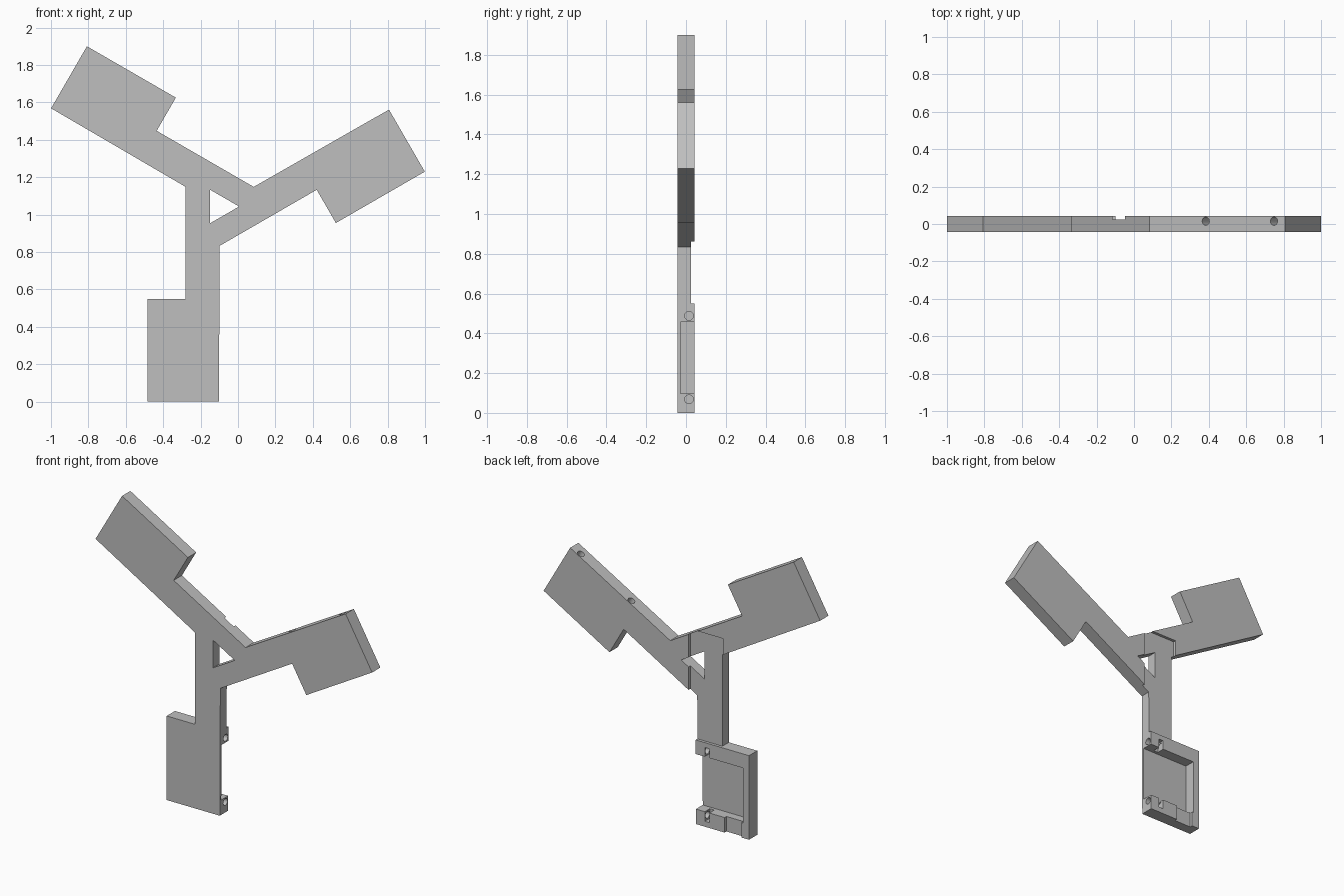
import bpy, bmesh, math
from mathutils import Matrix, Vector

if "Cube" in bpy.data.objects:
    bpy.data.objects.remove(bpy.data.objects["Cube"])

CX, CZ = -0.098, 1.043          # hub centre
FRONT, BACK, ARM_BACK = -0.0425, 0.0425, 0.024
EDGE, OUTER = -0.004, -0.387    # straight and flared sides of a paddle, from hub centre
END, NECK = -1.043, -0.494      # paddle tip and neck, from hub centre

grey = bpy.data.materials.new("light grey")
grey.diffuse_color = (0.52, 0.52, 0.52, 1)
grey.use_nodes = True
grey.node_tree.nodes["Principled BSDF"].inputs["Base Color"].default_value = grey.diffuse_color


def turn(k):
    return Matrix.Translation((CX, 0, CZ)) @ Matrix.Rotation(-k * math.tau / 3, 4, 'Y')


def finish(name, bm):
    bmesh.ops.recalc_face_normals(bm, faces=bm.faces)
    me = bpy.data.meshes.new(name)
    bm.to_mesh(me)
    bm.free()
    me.materials.append(grey)
    ob = bpy.data.objects.new(name, me)
    bpy.context.collection.objects.link(ob)
    return ob


def prism(name, pts, y0, y1):
    bm = bmesh.new()
    face = bm.faces.new([bm.verts.new((p.x, y0, p.z)) for p in pts])
    new = bmesh.ops.extrude_face_region(bm, geom=[face])["geom"]
    bmesh.ops.translate(bm, vec=(0, y1 - y0, 0),
                        verts=[v for v in new if isinstance(v, bmesh.types.BMVert)])
    return finish(name, bm)


def cut(target, cutter):
    cutter.hide_render = True
    mod = target.modifiers.new("cut", 'BOOLEAN')
    mod.operation, mod.solver, mod.object = 'DIFFERENCE', 'EXACT', cutter
    bpy.context.view_layer.objects.active = target
    bpy.ops.object.modifier_apply(modifier=mod.name)
    bpy.data.objects.remove(cutter)


def box_cut(target, k, x0, x1, y0, y1, z0, z1):
    bm = bmesh.new()
    bmesh.ops.create_cube(bm, size=1)
    size = Matrix.Diagonal((x1 - x0, y1 - y0, z1 - z0, 1))
    mid = Matrix.Translation(((x0 + x1) / 2, (y0 + y1) / 2, (z0 + z1) / 2))
    bm.transform(turn(k) @ mid @ size)
    cut(target, finish("box_cutter", bm))


def hole_cut(target, k, z):
    bm = bmesh.new()
    bmesh.ops.create_cone(bm, cap_ends=True, segments=24, radius1=0.022, radius2=0.022, depth=0.2)
    place = Matrix.Translation((EDGE, 0.015, z)) @ Matrix.Rotation(math.pi / 2, 4, 'Y')
    bm.transform(turn(k) @ place)
    cut(target, finish("hole_cutter", bm))


# Three-armed plate with flared paddles
arm = [(-0.182, 0.105), (-0.182, NECK), (OUTER, NECK), (OUTER, END), (EDGE, END)]
outline = [turn(k) @ Vector((x, 0, z)) for k in range(3) for x, z in arm]
plate = prism("three_arm_bracket", outline, FRONT, BACK)

# Triangular hub opening
tri = [turn(k) @ Vector((0.104, 0, 0)) for k in range(3)]
cut(plate, prism("hub_cutter", tri, -0.2, 0.2))

for k in range(3):
    # Thinner arm behind the hub
    box_cut(plate, k, -0.2, 0.05, ARM_BACK, 0.1, NECK, 0.22)
    # Pocket, open along the straight side
    box_cut(plate, k, EDGE - 0.338, 0.05, -0.028, 0.1, END + 0.098, END + 0.457)
    # Notch through the end wall
    box_cut(plate, k, EDGE - 0.328, EDGE - 0.206, ARM_BACK, 0.11, END - 0.05, END + 0.13)
    # Side holes and the slots that lead from them to the pocket
    for z0, z1, zh in ((0.035, 0.13, 0.068), (0.43, 0.517, 0.488)):
        hole_cut(plate, k, END + zh)
        box_cut(plate, k, EDGE - 0.096, EDGE - 0.064, -0.009, 0.12, END + z0, END + z1)
